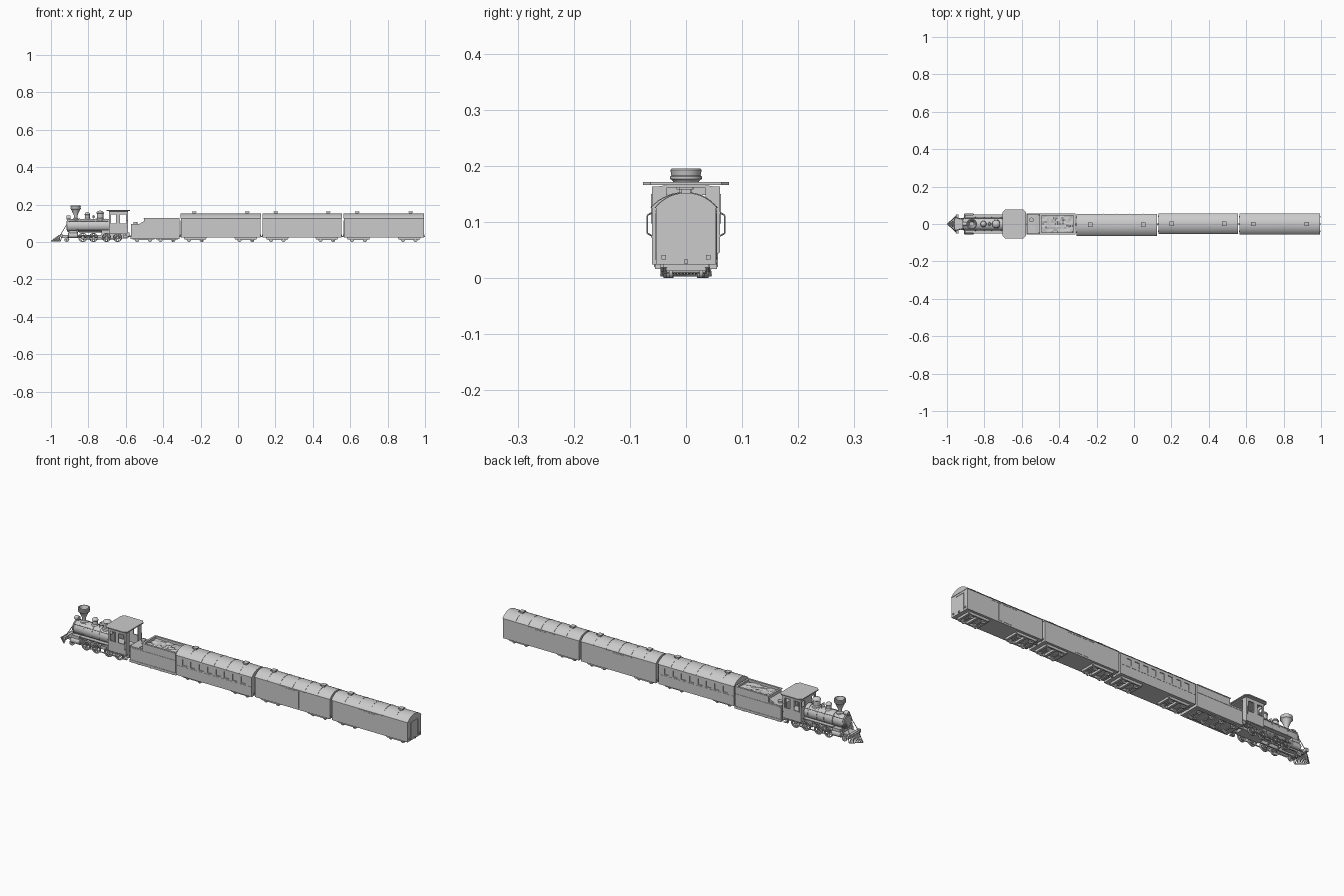
import bpy, bmesh, math, random
from mathutils import Vector, Matrix

if "Cube" in bpy.data.objects:
    bpy.data.objects.remove(bpy.data.objects["Cube"])
random.seed(3)

def finish(name, bm, smooth=False):
    bmesh.ops.recalc_face_normals(bm, faces=bm.faces)
    me = bpy.data.meshes.new(name)
    bm.to_mesh(me); bm.free()
    ob = bpy.data.objects.new(name, me)
    bpy.context.collection.objects.link(ob)
    if smooth:
        bpy.ops.object.select_all(action='DESELECT')
        ob.select_set(True)
        bpy.context.view_layer.objects.active = ob
        bpy.ops.object.shade_smooth_by_angle(angle=math.radians(35))
    return ob

def boxes(name, items):
    """items: (x0, x1, y0, y1, z0, z1)"""
    bm = bmesh.new()
    for x0, x1, y0, y1, z0, z1 in items:
        m = Matrix.Translation(((x0+x1)/2, (y0+y1)/2, (z0+z1)/2)) @ Matrix.Diagonal((x1-x0, y1-y0, z1-z0, 1))
        bmesh.ops.create_cube(bm, size=1, matrix=m)
    return finish(name, bm)

def prism(name, pts, axis, a, b, smooth=False):
    """Extrude a 2D outline along an axis from a to b."""
    put = {'x': lambda p, t: (t, p[0], p[1]), 'y': lambda p, t: (p[0], t, p[1]), 'z': lambda p, t: (p[0], p[1], t)}[axis]
    bm = bmesh.new()
    A = [bm.verts.new(put(p, a)) for p in pts]
    B = [bm.verts.new(put(p, b)) for p in pts]
    bm.faces.new(A); bm.faces.new(B)
    for i in range(len(pts)):
        j = (i+1) % len(pts)
        bm.faces.new((A[i], A[j], B[j], B[i]))
    return finish(name, bm, smooth)

def lathe(name, prof, loc, axis='z', seg=28):
    """Spin (radius, height) points round an axis; the profile is capped by r = 0 ends."""
    bm = bmesh.new()
    vs = [bm.verts.new((r, 0, h)) for r, h in prof]
    es = [bm.edges.new(e) for e in zip(vs, vs[1:])]
    bmesh.ops.spin(bm, geom=vs+es, cent=(0, 0, 0), axis=(0, 0, 1), angle=2*math.pi, steps=seg)
    bmesh.ops.remove_doubles(bm, verts=bm.verts, dist=1e-6)
    rot = {'z': Matrix(), 'x': Matrix.Rotation(math.pi/2, 4, 'Y'), 'y': Matrix.Rotation(-math.pi/2, 4, 'X')}[axis]
    bm.transform(Matrix.Translation(loc) @ rot)
    return finish(name, bm, True)

def rods(name, items, r, seg=8):
    """items: pairs of end points"""
    bm = bmesh.new()
    for p, q in items:
        p, q = Vector(p), Vector(q)
        m = Matrix.Translation((p+q)/2) @ (q-p).to_track_quat('Z', 'Y').to_matrix().to_4x4()
        bmesh.ops.create_cone(bm, cap_ends=True, segments=seg, radius1=r, radius2=r, depth=(q-p).length, matrix=m)
    return finish(name, bm, True)

def arc(half, z_edge, z_top, n=14):
    """Points of a shallow arch from +half to -half."""
    R = (half**2 + (z_top-z_edge)**2) / (2*(z_top-z_edge))
    a = math.asin(half/R)
    return [(R*math.sin(a-2*a*i/n), z_top-R+R*math.cos(a-2*a*i/n)) for i in range(n+1)]

def window_wall(x0, x1, y0, y1, z0, z1, wins, w0, w1):
    """Boxes of a wall with openings at the x spans in wins."""
    out = [(x0, x1, y0, y1, z0, w0), (x0, x1, y0, y1, w1, z1)]
    edges = [x0] + [e for w in wins for e in w] + [x1]
    return out + [(edges[i], edges[i+1], y0, y1, w0, w1) for i in range(0, len(edges), 2)]

def wheel(name, x, y, r, w):
    lathe(name, [(0, -w), (r*.25, -w), (r*.3, -w*.5), (r*.78, -w*.5), (r*.8, -w), (r, -w), (r, w), (r*.8, w),
                 (r*.78, w*.5), (r*.3, w*.5), (r*.25, w), (0, w)], (x, y, r), 'y', 24)

def truck(name, cx, y):
    for s in (-1, 1):
        prism(name+'_side_frame', [(cx-.06, .024), (cx-.06, .019), (cx-.048, .012), (cx+.048, .012), (cx+.06, .019), (cx+.06, .024)],
              'y', y+s*.034, y+s*.041)
        for dx in (-.034, .034):
            wheel(name+'_wheel', cx+dx, y+s*.027, .011, .003)
    boxes(name+'_crossbars', [(cx+d-.006, cx+d+.006, y-.036, y+.036, .013, .024) for d in (-.052, 0, .052)])
    rods(name+'_axles', [((cx+d, y-.036, .011), (cx+d, y+.036, .011)) for d in (-.034, .034)], .003)

def carriage(name, x0, x1, y, h, windows):
    # body: recessed core with framed side walls
    zb, ze = .024, .127
    if windows:
        p = (x1-x0-.05)/windows
        wins = [(x0+.025+p*i+p*.22, x0+.025+p*(i+1)-p*.22) for i in range(windows)]
        items = [(x0+.003, x1-.003, y-h+.004, y+h-.004, zb, ze)]
        for s in (-1, 1):
            ya, yb = sorted((y+s*h, y+s*(h-.005)))
            items += window_wall(x0, x1, ya, yb, zb, ze, wins, .081, .112)
            yo, yi = sorted((y+s*(h+.001), y+s*(h-.001)))
            items += [(x0, x1, yo, yi, .072, .075)]
        items += [(a, b, y-h+.005, y+h-.005, zb, ze) for a, b in ((x0, x0+.004), (x1-.004, x1))]
        boxes(name+'_body', items)
    else:
        boxes(name+'_body', [(x0, x1, y-h, y+h, zb, ze)])
        c = (x0+x1)/2
        for s in (-1, 1):
            yo, yi = sorted((y+s*(h+.0012), y+s*(h-.001)))
            boxes(name+'_sliding_door', [(c-.036, c+.036, yo, yi, .032, .116), (c-.075, c+.075, yo, yi, .118, .121)])
    # arched roof with seams and vents
    top = arc(h+.002, ze-.002, .152)
    prism(name+'_roof', [(y+a, b) for a, b in top], 'x', x0-.002, x1+.002, True)
    prof = arc(h+.003, ze-.002, .1532)
    for i in range(1, 6):
        cx = x0+(x1-x0)*i/6
        prism(name+'_roof_seam', [(y+a, b) for a, b in prof], 'x', cx-.001, cx+.001)
    boxes(name+'_roof_vents', [v for cx in (x0+.071, x1-.071) for v in
          ((cx-.008, cx+.008, y-.008, y+.008, .148, .158), (cx-.012, cx+.012, y-.012, y+.012, .158, .162))])
    # end doors, lamps and couplers
    ends = []
    for ex, s in ((x0, -1), (x1, 1)):
        f = lambda d, *r: (min(ex, ex+s*d), max(ex, ex+s*d)) + r
        ends += [f(.0015, y+k*.028-.001, y+k*.028+.001, .03, .115) for k in (-1, 1)]
        ends += [f(.0015, y-.028, y+.028, .114, .116)]
        ends += [f(.004, y+k*.04-.004, y+k*.04+.004, .033, .041) for k in (-1, 1)]
        ends += [f(.0065, y-.004, y+.004, .026, .033)]
    boxes(name+'_end_fittings', ends)
    for cx in (x0+.078, x1-.078):
        truck(name+'_truck', cx, y)

carriage('passenger_car', -.306, .12, -.0045, .0565, 8)
carriage('middle_car', .132, .553, .0015, .0525, 0)
carriage('rear_car', .566, .9935, 0, .0535, 0)

# tender
boxes('tender_body', [(-.572, -.314, -.053, .053, .02, .097), (-.574, -.312, -.055, .055, .016, .028),
                      (-.572, -.314, -.0545, .0545, .088, .091)])
boxes('tender_bunker', [(-.502, -.314, s*.05-.003, s*.05+.003, .095, .126) for s in (-1, 1)] +
      [(-.502, -.496, -.05, .05, .095, .126), (-.32, -.314, -.05, .05, .095, .126)])
boxes('tender_rim', [(-.505, -.313, s*.05-.005, s*.05+.005, .125, .129) for s in (-1, 1)] +
      [(-.505, -.495, -.05, .05, .125, .129), (-.323, -.313, -.05, .05, .125, .129)])
prism('tender_front_slope', [(-.53, .096), (-.502, .096), (-.502, .112)], 'y', -.045, .045)
bm = bmesh.new()
bmesh.ops.create_grid(bm, x_segments=16, y_segments=9, size=.5)
for v in bm.verts:
    v.co = (-.408+v.co.x*.182, v.co.y*.098, .116+random.uniform(-.004, .004))
finish('coal_load', bm)
lathe('water_hatch', [(0, 0), (.01, 0), (.01, .007), (.012, .007), (.012, .01), (0, .012)], (-.548, .022, .096))
rods('tender_drawbar', [((-.59, 0, .03), (-.57, 0, .03)), ((-.315, 0, .03), (-.3, 0, .03))], .004)
for cx in (-.505, -.38):
    truck('tender_truck', cx, 0)

# boiler, smokebox and bands
lathe('boiler', [(0, -.918), (.012, -.918), (.027, -.915), (.029, -.912), (.033, -.912), (.034, -.908), (.034, -.85), (.036, -.848),
                 (.036, -.69), (0, -.69)], (0, 0, .088), 'x', 36)
for bx in (-.905, -.848, -.8, -.76, -.71):
    lathe('boiler_band', [(.03, -.002), (.0375, -.002), (.0375, .002), (.03, .002)], (bx, 0, .088), 'x', 36)
boxes('smokebox_saddle', [(-.905, -.855, -.022, .022, .03, .065), (-.73, -.6, -.028, .028, .02, .075)])

# chimney, domes, bell and headlamp
lathe('smoke_stack', [(0, .116), (.017, .116), (.016, .124), (.010, .129), (.010, .143), (.022, .17), (.025, .175), (.0285, .177),
                      (.0285, .181), (.026, .183), (.028, .193), (.026, .195), (.022, .195), (.012, .165), (0, .165)], (-.868, 0, 0))
for dx, r, zt in ((-.805, .014, .16), (-.737, .019, .168)):
    lathe('steam_dome', [(0, .115), (r*1.25, .115), (r*1.15, .124), (r*.9, .128), (r*.9, zt-.016), (r*1.1, zt-.013), (r*1.05, zt-.01),
                         (r*.75, zt-.004), (r*.3, zt-.001), (0, zt)], (dx, 0, 0))
lathe('bell', [(0, .13), (.009, .13), (.006, .136), (.005, .142), (0, .144)], (-.772, 0, 0), 'z', 16)
rods('bell_yoke', [((-.772, s*.011, .118), (-.772, s*.011, .145)) for s in (-1, 1)] + [((-.772, -.011, .144), (-.772, .011, .144))], .0016)
lathe('headlamp', [(0, -.012), (.009, -.012), (.011, -.009), (.011, .009), (0, .009)], (-.905, 0, .131), 'x', 20)
boxes('headlamp_bracket', [(-.911, -.895, -.008, .008, .117, .123)])

# frame, running boards and pilot beam
boxes('engine_frame', [(-.945, -.585, s*.02-.004, s*.02+.004, .022, .038) for s in (-1, 1)] +
      [(-.952, -.938, -.05, .05, .026, .042), (-.94, -.9, -.03, .03, .032, .039), (-.595, -.58, -.05, .05, .03, .05)])
for s in (-1, 1):
    boxes('running_board', [(-.86, -.695, min(s*.03, s*.05), max(s*.03, s*.05), .062, .066)])
    rods('boiler_handrail', [((-.905, s*.032, .112), (-.695, s*.032, .112))] +
         [((x, s*.026, .108), (x, s*.033, .112)) for x in (-.9, -.83, -.76, -.705)], .0015)
    rods('smokebox_brace', [((-.91, s*.022, .105), (-.947, s*.034, .041))], .0018)
    # cylinders, valve chests and rods
    lathe('steam_cylinder', [(0, -.027), (.012, -.027), (.015, -.024), (.015, .024), (.012, .027), (0, .027)], (-.882, s*.04, .036), 'x', 24)
    boxes('valve_chest', [(-.903, -.861, s*.038-.011, s*.038+.011, .049, .063)])
    rods('drive_rods', [((-.86, s*.046, .034), (-.773, s*.046, .03)), ((-.83, s*.043, .017), (-.644, s*.043, .017))], .0028)
    # driving wheels with spokes
    for x in (-.83, -.773, -.703, -.644):
        R = .0245
        lathe('driving_wheel_rim', [(R*.78, -.004), (R, -.004), (R, .004), (R*.78, .004), (R*.78, -.004)], (x, s*.036, R), 'y', 32)
        lathe('driving_wheel_hub', [(0, -.005), (.006, -.005), (.006, .005), (0, .005)], (x, s*.036, R), 'y', 16)
        rods('driving_wheel_spokes', [((x, s*.036, R), (x+R*.85*math.cos(k*math.pi/5), s*.036, R+R*.85*math.sin(k*math.pi/5)))
                                      for k in range(10)], .0017, 6)
    wheel('pilot_wheel', -.915, s*.03, .013, .003)
rods('engine_axles', [((x, -.036, .0245), (x, .036, .0245)) for x in (-.83, -.773, -.703, -.644)] +
     [((-.915, -.03, .013), (-.915, .03, .013))], .0035)

# cowcatcher: slats fanning from the beam to a V-shaped base rail
slats = []
for s in (-1, 1):
    for i in range(8):
        t = i/7
        slats.append(((-.956, s*.028*t, .036), (-.998+.045*t, s*.043*t, .006)))
    slats += [((-.998, 0, .005), (-.95, s*.044, .005)), ((-.95, s*.044, .005), (-.942, s*.04, .032))]
rods('cowcatcher', slats, .0022)
boxes('cowcatcher_top', [(-.96, -.945, -.03, .03, .032, .039)])

# cab: windowed side walls, front wall and arched roof
cab = []
for s in (-1, 1):
    ya, yb = sorted((s*.061, s*.057))
    cab += window_wall(-.69, -.588, ya, yb, .046, .163, [(-.679, -.652), (-.63, -.6)], .1, .147)
cab += [(-.69, -.686, -.058, .058, .046, .12), (-.69, -.686, -.058, .058, .148, .163), (-.69, -.588, -.058, .058, .044, .05)]
cab += [(-.69, -.686, a, b, .118, .15) for a, b in ((-.058, -.05), (-.028, .028), (.05, .058))]
cab += [(-.592, -.588, a, b, .046, .163) for a, b in ((-.058, -.035), (.035, .058))]
boxes('cab_walls', cab)
frames = []
for s in (-1, 1):
    ya, yb = sorted((s*.0605, s*.0625))
    for a, b in ((-.679, -.652), (-.63, -.6)):
        frames += [(a-.003, b+.003, ya, yb, z, z+.003) for z in (.097, .147)]
        frames += [(x-.0015, x+.0015, ya, yb, .097, .15) for x in (a-.0015, b+.0015)]
boxes('cab_window_frames', frames)
prism('cab_ceiling', arc(.061, .161, .168), 'x', -.69, -.588, True)
c = .014
prism('cab_roof', [(-.702, -.077+c), (-.702+c, -.077), (-.577-c, -.077), (-.577, -.077+c),
                   (-.577, .077-c), (-.577-c, .077), (-.702+c, .077), (-.702, .077-c)], 'z', .166, .171)
rods('cab_grab_rails', [seg for s in (-1, 1) for seg in (((-.59, s*.069, .08), (-.59, s*.069, .112)),
     ((-.59, s*.06, .075), (-.59, s*.069, .08)), ((-.59, s*.06, .117), (-.59, s*.069, .112)))], .0015)
boxes('cab_steps', [(-.61, -.59, s*.05-.007, s*.05+.007, z, z+.003) for s in (-1, 1) for z in (.02, .034)] +
      [(-.612, -.609, s*.05-.007, s*.05+.007, .02, .048) for s in (-1, 1)])
